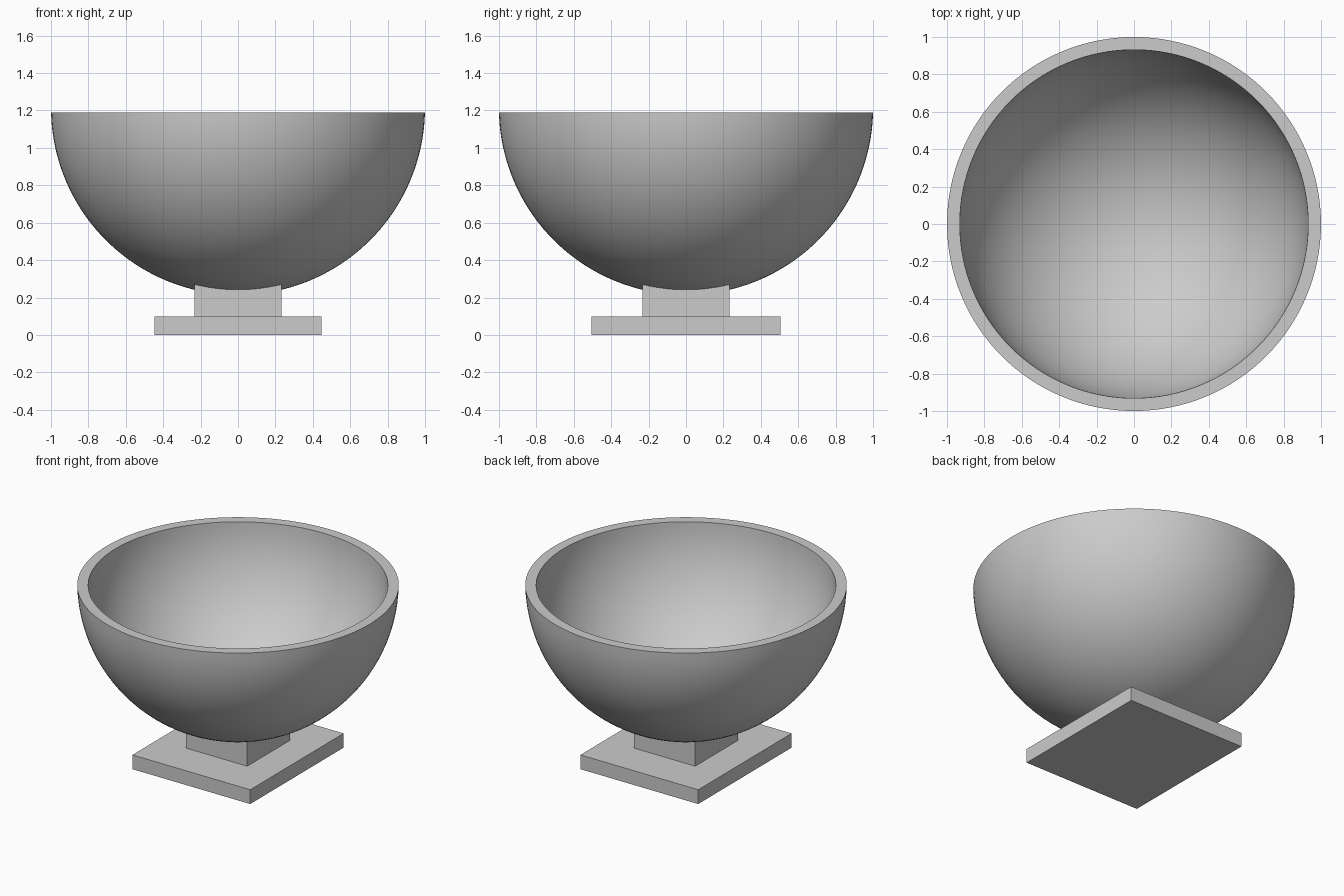
import bpy
import math

cube = bpy.data.objects.get("Cube")
if cube:
    bpy.data.objects.remove(cube, do_unlink=True)

# One grey for the whole model
grey = bpy.data.materials.new("grey")
grey.use_nodes = True
colour = (0.6, 0.6, 0.6, 1)
grey.diffuse_color = colour
grey.node_tree.nodes["Principled BSDF"].inputs["Base Color"].default_value = colour


def block(name, width, depth, bottom, top):
    bpy.ops.mesh.primitive_cube_add(size=1, location=(0, 0, (bottom + top) / 2))
    obj = bpy.context.object
    obj.name = name
    obj.dimensions = (width, depth, top - bottom)
    bpy.ops.object.transform_apply(location=False, rotation=False, scale=True)
    obj.data.materials.append(grey)


def arc(radius, centre, rim, steps):
    """Quarter profile of a sphere from its lowest point up to the rim."""
    end = math.acos((centre - rim) / radius)
    angles = [end * i / steps for i in range(steps + 1)]
    return [(radius * math.sin(a), centre - radius * math.cos(a)) for a in angles]


def lathe(name, profile, segments):
    """Spin a profile whose first and last points lie on the axis."""
    verts = [(0, 0, profile[0][1]), (0, 0, profile[-1][1])]
    rings = profile[1:-1]
    for r, z in rings:
        for s in range(segments):
            a = math.tau * s / segments
            verts.append((r * math.cos(a), r * math.sin(a), z))
    faces = []
    last = 2 + (len(rings) - 1) * segments
    for s in range(segments):
        t = (s + 1) % segments
        faces.append((0, 2 + t, 2 + s))
        faces.append((1, last + s, last + t))
        for k in range(len(rings) - 1):
            low = 2 + k * segments
            high = low + segments
            faces.append((low + s, low + t, high + t, high + s))
    mesh = bpy.data.meshes.new(name)
    mesh.from_pydata(verts, [], faces)
    mesh.materials.append(grey)
    obj = bpy.data.objects.new(name, mesh)
    bpy.context.collection.objects.link(obj)
    bpy.ops.object.select_all(action="DESELECT")
    obj.select_set(True)
    bpy.context.view_layer.objects.active = obj
    bpy.ops.object.shade_smooth_by_angle(angle=math.radians(30))


# Foot plate and short square stem
block("foot_plate", 0.894, 1.012, 0, 0.098)
block("stem", 0.466, 0.466, 0.098, 0.274)

# Hollow hemispherical bowl with a flat rim
centre, rim = 1.214, 1.189
outer = arc(1.0, centre, rim, 32)
inner = arc(0.932, centre, rim, 32)
lathe("bowl", outer + inner[::-1], 128)
